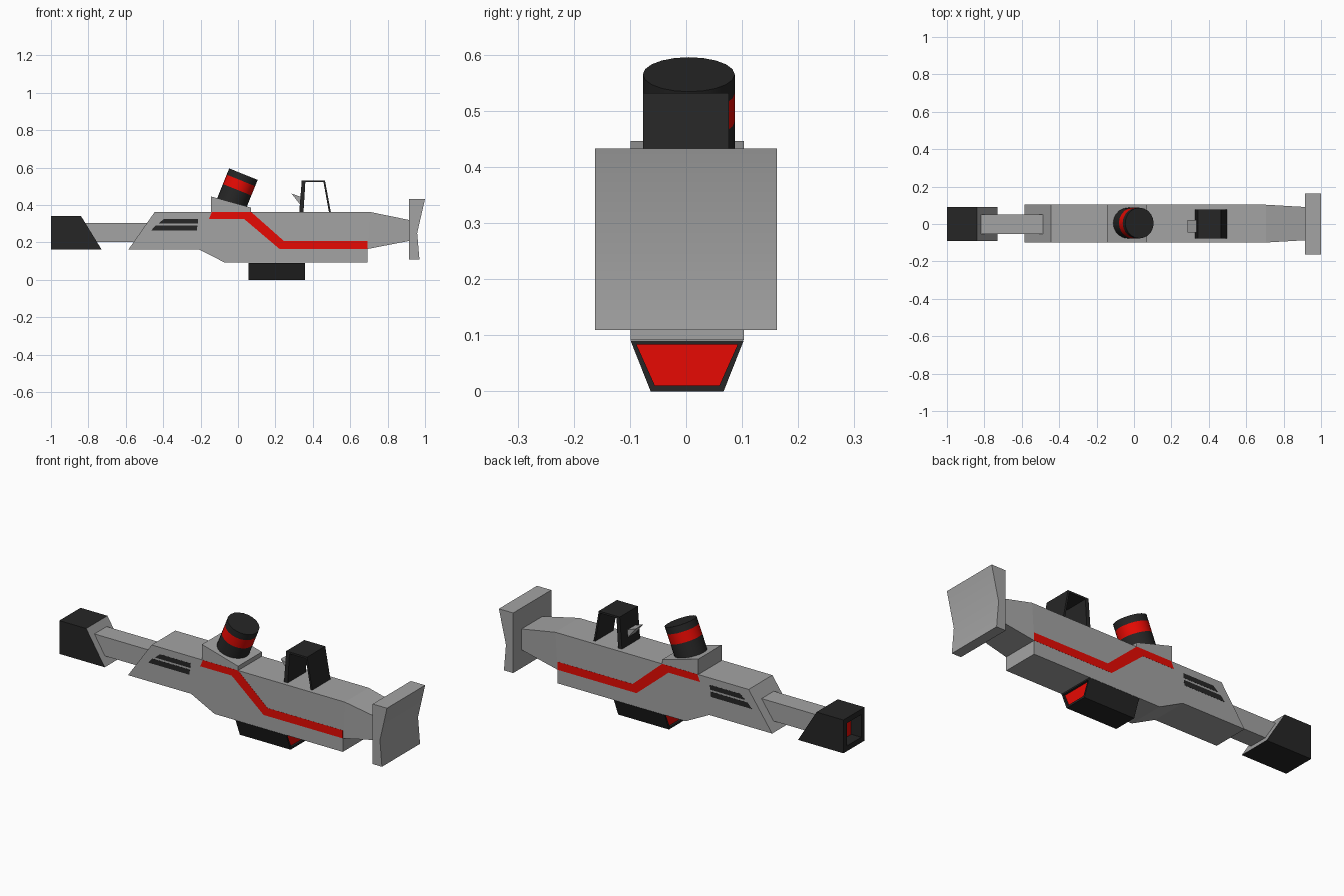
import bpy, bmesh, math
from mathutils import Matrix

if "Cube" in bpy.data.objects:
    bpy.data.objects.remove(bpy.data.objects["Cube"])


def material(name, rgb):
    m = bpy.data.materials.new(name)
    m.diffuse_color = (*rgb, 1)
    m.use_nodes = True
    m.node_tree.nodes["Principled BSDF"].inputs["Base Color"].default_value = m.diffuse_color
    return m


GREY = material("grey", (0.37, 0.37, 0.37))
DARK = material("dark", (0.019, 0.019, 0.019))
RED = material("red", (0.8, 0.003, 0.001))


def prism(profile, y0, y1):
    """Extrude an (x, z) outline from y0 to y1."""
    bm = bmesh.new()
    a = [bm.verts.new((x, y0, z)) for x, z in profile]
    b = [bm.verts.new((x, y1, z)) for x, z in profile]
    bm.faces.new(a)
    bm.faces.new(b[::-1])
    for i in range(len(a)):
        j = (i + 1) % len(a)
        bm.faces.new((a[j], a[i], b[i], b[j]))
    bmesh.ops.recalc_face_normals(bm, faces=bm.faces)
    bm.normal_update()
    return bm


def finish(bm, name, *mats, smooth=False):
    me = bpy.data.meshes.new(name)
    bm.to_mesh(me)
    bm.free()
    for m in mats or (GREY,):
        me.materials.append(m)
    ob = bpy.data.objects.new(name, me)
    bpy.context.collection.objects.link(ob)
    if smooth:
        bpy.ops.object.select_all(action='DESELECT')
        ob.select_set(True)
        bpy.context.view_layer.objects.active = ob
        bpy.ops.object.shade_smooth_by_angle(angle=math.radians(35))
    return ob


def box(x0, x1, z0, z1):
    return [(x0, z0), (x1, z0), (x1, z1), (x0, z1)]


MID, HALF = 0.002, 0.101  # body centre line and half width in y

# Main body, narrowing towards the stock
bm = prism([(-0.585, 0.163), (-0.445, 0.363), (0.705, 0.363), (0.915, 0.32),
            (0.915, 0.208), (0.693, 0.165), (0.693, 0.092), (-0.07, 0.092),
            (-0.21, 0.163)], MID - HALF, MID + HALF)
bm.verts.ensure_lookup_table()
for k in (0, 9):
    bmesh.ops.connect_verts(bm, verts=[bm.verts[k + 2], bm.verts[k + 5]])
for v in bm.verts:
    if v.co.x > 0.9:
        v.co.y = MID + (v.co.y - MID) * 0.88
bmesh.ops.recalc_face_normals(bm, faces=bm.faces)
finish(bm, "body")

# Shoulder stock
finish(prism([(0.915, 0.11), (0.97, 0.11), (0.958, 0.25), (1.0, 0.433),
              (0.915, 0.433)], -0.162, 0.162), "shoulder_stock", smooth=True)

# Barrel
finish(prism(box(-0.86, -0.45, 0.203, 0.305), -0.053, 0.051), "barrel")

# Muzzle: dark block, grey sloped back, recessed bore with red bottom
bm = prism([(-1, 0.163), (-0.73, 0.163), (-0.84, 0.342), (-1, 0.342)], -0.09, 0.09)
for f in bm.faces:
    if f.normal.x > 0.5:
        f.material_index = 1
mouth = min(bm.faces, key=lambda f: f.calc_center_median().x)
bmesh.ops.inset_individual(bm, faces=[mouth], thickness=0.04)
bmesh.ops.inset_individual(bm, faces=[mouth], thickness=0, depth=-0.06)
mouth.material_index = 2
finish(bm, "muzzle", DARK, GREY, RED)

# Scope mount wedge
finish(prism([(-0.145, 0.355), (0.07, 0.355), (0.07, 0.386), (-0.145, 0.446)],
             MID - HALF, MID + HALF), "scope_mount")

# Tilted scope cylinder with red band
bm = bmesh.new()
L = 0.2
bmesh.ops.create_cone(bm, cap_ends=True, segments=20, radius1=0.082, radius2=0.082, depth=L,
                      matrix=Matrix.Translation((0, 0, -L / 2)))
for h in (-0.036, -0.09):
    bmesh.ops.bisect_plane(bm, geom=bm.verts[:] + bm.edges[:] + bm.faces[:],
                           plane_co=(0, 0, h), plane_no=(0, 0, 1))
for f in bm.faces:
    if -0.088 < f.calc_center_median().z < -0.038 and abs(f.normal.z) < 0.5:
        f.material_index = 1
scope = finish(bm, "scope", DARK, RED, smooth=True)
scope.matrix_world = (Matrix.Translation((0.029, 0.005, 0.565))
                      @ Matrix.Rotation(math.radians(22), 4, 'Y'))

# Rear sight arch and its small latch
finish(prism([(0.327, 0.358), (0.341, 0.532), (0.465, 0.532), (0.497, 0.358),
              (0.487, 0.358), (0.457, 0.522), (0.36, 0.522), (0.35, 0.358)],
             -0.077, 0.077), "rear_sight", DARK)
finish(prism([(0.285, 0.462), (0.34, 0.442), (0.336, 0.398)], -0.045, 0.021), "sight_latch")

# Magazine under the body with recessed red end panels
bm = prism(box(0.055, 0.357, 0, 0.091), MID - HALF, MID + HALF)
for v in bm.verts:
    if v.co.z < 0.01:
        v.co.y = MID + math.copysign(0.065, v.co.y)
bm.normal_update()
ends = [f for f in bm.faces if abs(f.normal.x) > 0.9]
bmesh.ops.inset_individual(bm, faces=ends, thickness=0.013)
bmesh.ops.inset_individual(bm, faces=ends, thickness=0, depth=-0.012)
for f in ends:
    f.material_index = 1
finish(bm, "magazine", DARK, RED)

# Stripes and vents on both sides
STRIPE = [(-0.155, 0.326), (-0.14, 0.363), (0.07, 0.363), (0.245, 0.208),
          (0.693, 0.208), (0.693, 0.165), (0.222, 0.165), (0.032, 0.326)]
VENTS = [[(-0.395, 0.326), (-0.213, 0.326), (-0.215, 0.301), (-0.425, 0.301)],
         [(-0.44, 0.291), (-0.217, 0.291), (-0.22, 0.263), (-0.465, 0.263)]]
for side, s in (("front", -1), ("back", 1)):
    ys = sorted((MID + s * (HALF - 0.003), MID + s * (HALF + 0.0006)))
    finish(prism(STRIPE, *ys), f"stripe_{side}", RED)
    for i, vent in enumerate(VENTS):
        finish(prism(vent, *ys), f"vent_{side}_{i + 1}", DARK)
